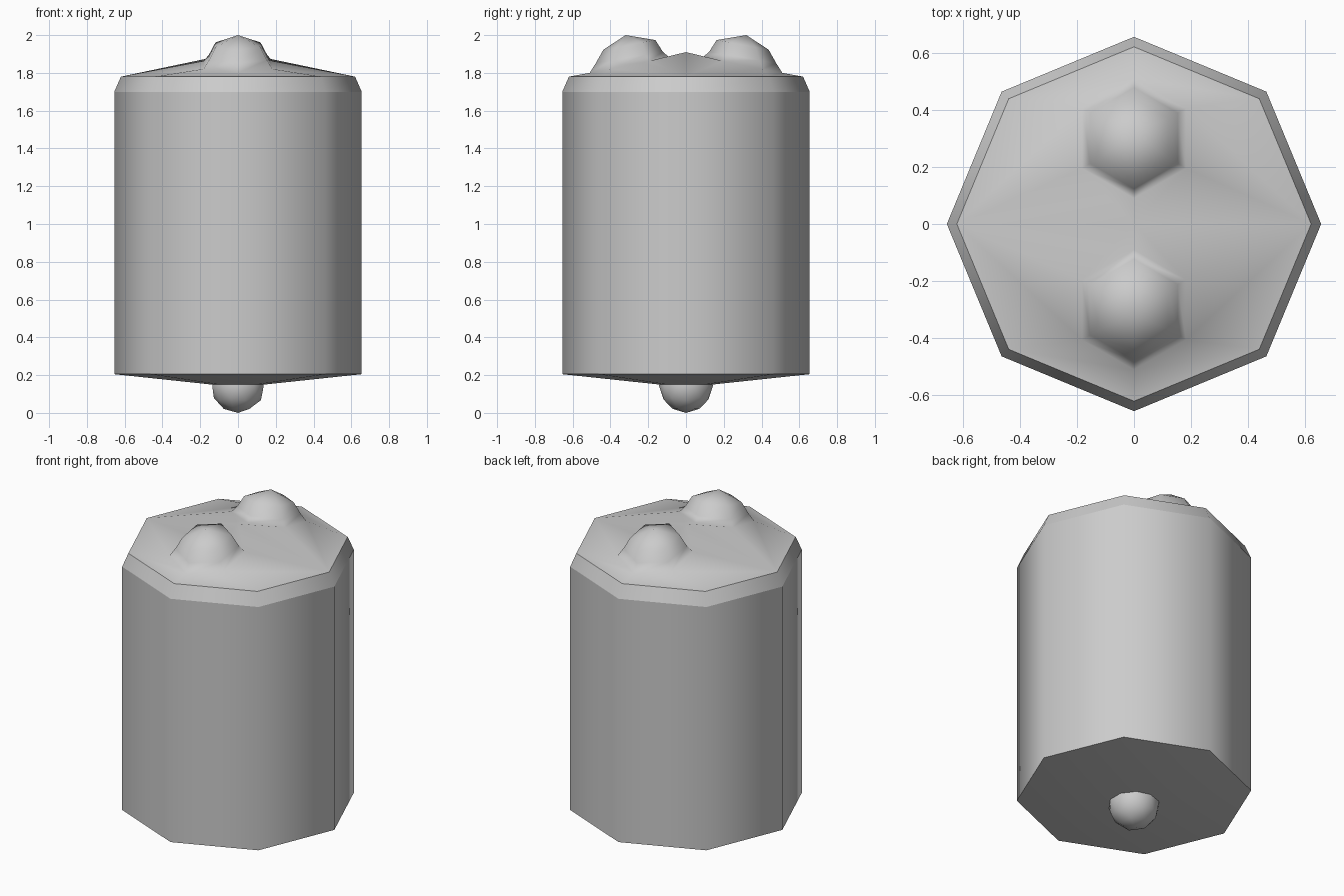
import bpy, bmesh
from math import sin, cos, pi
from mathutils import Vector, Matrix

cube = bpy.data.objects.get("Cube")
if cube:
    bpy.data.objects.remove(cube, do_unlink=True)

grey = bpy.data.materials.new("light grey")
grey.use_nodes = True
colour = (0.6, 0.6, 0.6, 1)
grey.diffuse_color = colour
grey.node_tree.nodes["Principled BSDF"].inputs["Base Color"].default_value = colour


def finish(bm, name):
    """Turn a bmesh into a smooth-shaded object."""
    bmesh.ops.recalc_face_normals(bm, faces=bm.faces)
    for f in bm.faces:
        f.smooth = True
    mesh = bpy.data.meshes.new(name)
    bm.to_mesh(mesh)
    bm.free()
    mesh.materials.append(grey)
    obj = bpy.data.objects.new(name, mesh)
    bpy.context.collection.objects.link(obj)
    return obj


def ring(bm, radius, z, sides=8):
    return [bm.verts.new((radius * cos(2 * pi * i / sides),
                          radius * sin(2 * pi * i / sides), z)) for i in range(sides)]


def bridge(bm, a, b):
    n = len(a)
    for i in range(n):
        bm.faces.new((a[i], a[(i + 1) % n], b[(i + 1) % n], b[i]))


def fan(bm, loop, tip):
    for i, v in enumerate(loop):
        bm.faces.new((v, loop[(i + 1) % len(loop)], tip))


RIM, RIM_Z = 0.62, 1.78

# Octagonal body: shallow cone underneath, straight wall, bevelled shoulder
bm = bmesh.new()
loops = [ring(bm, 0.655, 0.205), ring(bm, 0.655, 1.7), ring(bm, RIM, RIM_Z)]
fan(bm, loops[0], bm.verts.new((0, 0, 0.135)))
for low, high in zip(loops, loops[1:]):
    bridge(bm, low, high)
for loop in loops:
    for i, v in enumerate(loop):
        bm.edges.get((v, loop[(i + 1) % 8])).smooth = False
finish(bm, "body")

# Domed lid with two rounded hexagonal knobs growing out of it
bm = bmesh.new()
rim = ring(bm, RIM, RIM_Z)
centre = bm.verts.new((0, 0, 1.91))


def knob_loop(radius, mid_z, tilt, turn):
    """Hexagon tilted to follow the slope of the lid."""
    points = []
    for k in range(6):
        a = pi / 2 + k * pi / 3
        p = Vector((radius * cos(a), 0.3 + radius * sin(a), mid_z - tilt * sin(a)))
        points.append(bm.verts.new(turn @ p))
    return points


for side in (0, 1):
    turn = Matrix.Rotation(pi * side, 3, 'Z')
    base = knob_loop(0.21, 1.842, 0.042, turn)
    waist = knob_loop(0.177, 1.882, 0.03, turn)
    upper = knob_loop(0.138, 1.948, 0.026, turn)
    bridge(bm, base, waist)
    bridge(bm, waist, upper)
    fan(bm, upper, bm.verts.new(turn @ Vector((0, 0.32, 2.0))))
    # Lid surface between this knob, the rim and the centre
    r = [rim[(i + 4 * side) % 8] for i in range(5)]
    h = base
    for tri in ((r[2], r[3], h[0]), (r[3], h[1], h[0]), (r[3], r[4], h[1]),
                (r[4], h[2], h[1]), (r[4], centre, h[2]), (centre, h[3], h[2]),
                (r[1], r[2], h[0]), (r[1], h[0], h[5]), (r[0], r[1], h[5]),
                (r[0], h[5], h[4]), (r[0], h[4], centre), (centre, h[4], h[3])):
        bm.faces.new(tri)
finish(bm, "lid")

# Round nub under the body
bm = bmesh.new()
bmesh.ops.create_icosphere(bm, subdivisions=2, radius=0.143,
                           matrix=Matrix.Translation((0, 0, 0.143)))
finish(bm, "bottom_nub")
